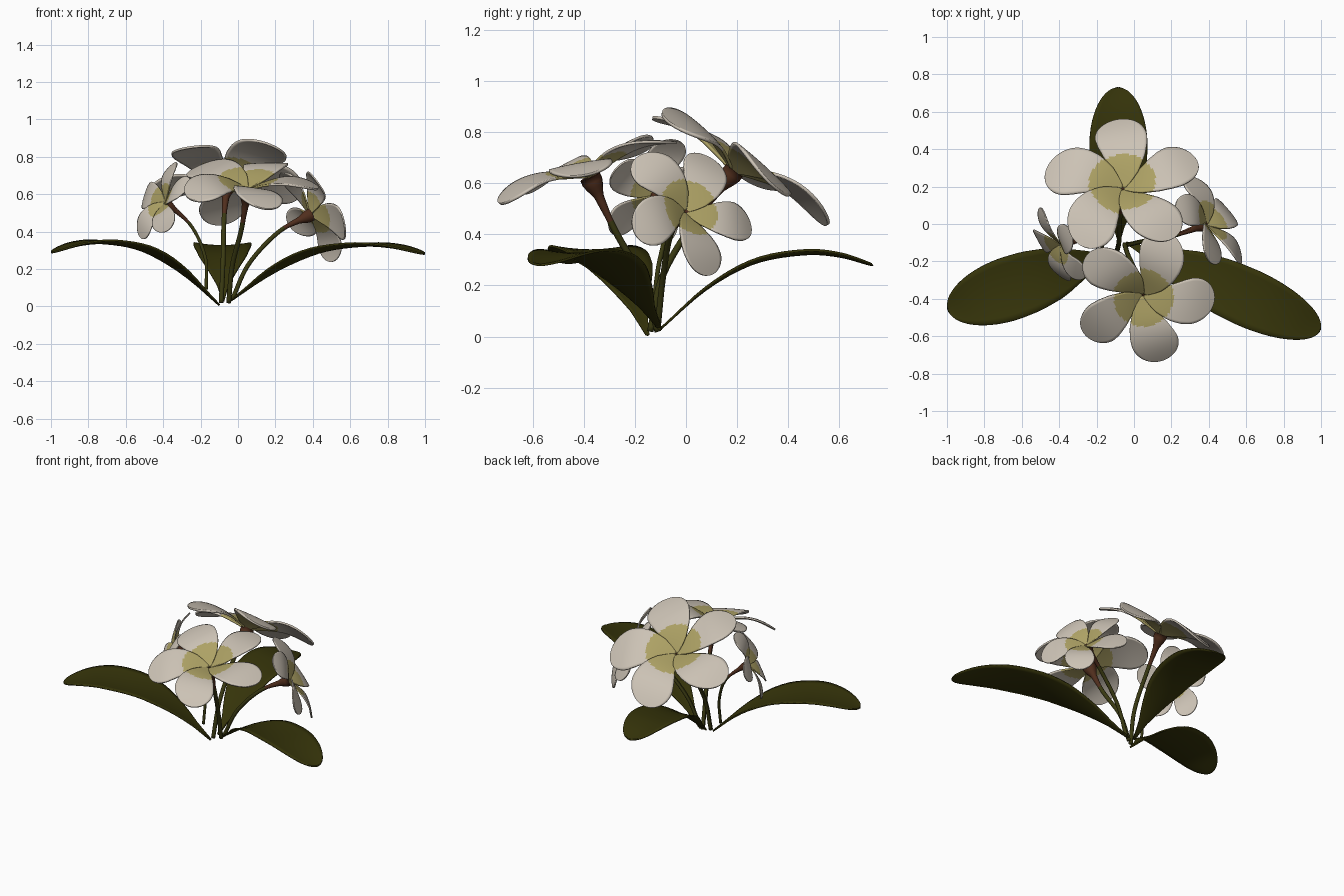
import bpy, math
from mathutils import Vector, Matrix

if "Cube" in bpy.data.objects:
    bpy.data.objects.remove(bpy.data.objects["Cube"])


def material(name, rgb):
    m = bpy.data.materials.new(name)
    m.diffuse_color = (*rgb, 1)
    m.use_nodes = True
    m.node_tree.nodes["Principled BSDF"].inputs["Base Color"].default_value = m.diffuse_color
    return m


PETAL = material("petal_white", (0.60, 0.54, 0.46))
YELLOW = material("petal_yellow", (0.42, 0.36, 0.13))
LEAF = material("leaf_green", (0.036, 0.034, 0.003))
STEM = material("stem_green", (0.042, 0.042, 0.006))
BROWN = material("calyx_brown", (0.08, 0.027, 0.012))


def lerp(table, t):
    """Linear interpolation through (t, value) pairs."""
    for (a, va), (b, vb) in zip(table, table[1:]):
        if t <= b:
            return va + (vb - va) * (t - a) / (b - a)
    return table[-1][1]


def spline(pts, t):
    """Catmull-Rom point on a path, t from 0 to 1."""
    p = [Vector(q) for q in pts]
    p = [2 * p[0] - p[1]] + p + [2 * p[-1] - p[-2]]
    n = len(pts) - 1
    i = min(int(t * n), n - 1)
    s = t * n - i
    a, b, c, d = p[i:i + 4]
    return 0.5 * (2 * b + (c - a) * s + (2 * a - 5 * b + 4 * c - d) * s * s
                  + (3 * b - a - 3 * c + d) * s ** 3)


def add_object(name, verts, faces, mats, ids=None, thickness=0):
    me = bpy.data.meshes.new(name)
    me.from_pydata([tuple(v) for v in verts], [], faces)
    for m in mats:
        me.materials.append(m)
    for i, f in enumerate(me.polygons):
        f.use_smooth = True
        f.material_index = ids[i] if ids else 0
    ob = bpy.data.objects.new(name, me)
    bpy.context.collection.objects.link(ob)
    if thickness:
        mod = ob.modifiers.new("thickness", 'SOLIDIFY')
        mod.thickness = thickness
        mod.offset = 0
    return ob


def grid_faces(rows, cols, start=0):
    return [(start + i * cols + j, start + (i + 1) * cols + j,
             start + (i + 1) * cols + j + 1, start + i * cols + j + 1)
            for i in range(rows - 1) for j in range(cols - 1)]


# Flowers: five overlapping obovate petals, yellow near the middle
def petal_width(u):
    if u > 0.66:
        return 0.65 * math.sqrt(max(0.0, 1 - ((u - 0.66) / 0.34) ** 2))
    return lerp([(0, 0.06), (0.2, 0.34), (0.4, 0.53), (0.55, 0.62), (0.66, 0.65)], u)


def flower(name, centre, normal, tip, R):
    n = Vector(normal).normalized()
    x = Vector(tip) - n * n.dot(Vector(tip))
    x.normalize()
    frame = Matrix((x, n.cross(x), n)).transposed()
    rows, cols = 56, 17
    verts, faces = [], []
    for k in range(5):
        start = len(verts)
        for i in range(rows):
            u = math.sin(math.pi / 2 * i / (rows - 1))
            w = max(petal_width(u), 0.01)
            for j in range(cols):
                v = (j / (cols - 1) - 0.5) * w
                ang = k * math.tau / 5 - 0.3 * (1 - u) ** 2
                h = 0.16 * math.sin(u * math.pi * 0.92) - 0.06 - 0.16 * v - 0.12 * v * v
                px, py = 0.02 + 0.98 * u, v
                verts.append(Vector(centre) + frame @ Vector((
                    px * math.cos(ang) - py * math.sin(ang),
                    px * math.sin(ang) + py * math.cos(ang), h)) * R)
        faces += grid_faces(rows, cols, start)
    ids = []
    for f in faces:
        c = sum((verts[i] for i in f), Vector()) / 4 - Vector(centre)
        ids.append(1 if c.length < 0.43 * R else 0)
    add_object(name, verts, faces, [PETAL, YELLOW], ids, 0.028 * R)


# Stems: tapered tubes flaring into a brown calyx under the flower
def stem(name, pts, r=0.013, flare=0.042):
    rows, cols = 33, 13
    verts = []
    for i in range(rows):
        t = i / (rows - 1)
        p = spline(pts, t)
        d = (spline(pts, min(1, t + 0.01)) - spline(pts, max(0, t - 0.01))).normalized()
        a = d.cross(Vector((0.3, 0.9, -0.1))).normalized()
        b = d.cross(a)
        rad = lerp([(0, r), (0.75, r), (0.88, r * 1.5), (0.96, flare), (1, flare)], t)
        for j in range(cols):
            q = math.tau * j / (cols - 1)
            verts.append(p + (a * math.cos(q) + b * math.sin(q)) * rad)
    faces = grid_faces(rows, cols)
    ids = [1 if f[0] // cols > rows * 0.68 else 0 for f in faces]
    faces += [tuple(range(cols - 1)), tuple((rows - 1) * cols + j for j in range(cols - 1))]
    add_object(name, verts, faces, [STEM, BROWN], ids + [0, 1])


# Leaves: arching blades, narrow at the base and rounded at the tip
def leaf(name, base, tip, peak, width):
    rows, cols = 33, 11
    base, tip = Vector(base), Vector(tip)
    side = (tip - base).cross(Vector((0, 0, 1))).normalized()
    rise = [(0, 0, 0), (0.22, 0, 0.54), (0.44, 0, 0.88), (0.67, 0, 1), (0.84, 0, 0.97), (1, 0, 0.84)]
    verts = []
    for i in range(rows):
        s = math.sin(math.pi / 2 * i / (rows - 1))
        q = spline(rise, s)
        t = q.x
        if t > 0.62:
            w = math.sqrt(max(0.0, 1 - ((t - 0.62) / 0.38) ** 2))
        else:
            w = lerp([(0, 0.04), (0.1, 0.18), (0.2, 0.46), (0.35, 0.81), (0.5, 0.97), (0.62, 1)], t)
        w = max(w, 0.02) * width
        c = base.lerp(tip, t)
        c.z = base.z + (peak - base.z) * q.z
        for j in range(cols):
            v = j / (cols - 1) * 2 - 1
            verts.append(c + side * (v * w / 2) + Vector((0, 0, 0.05 * w * (v * v - 0.4))))
    add_object(name, verts, grid_faces(rows, cols), [LEAF], None, 0.009)


flower("flower_back", (-0.06, 0.20, 0.67), (-0.04, 0.53, 0.85), (-0.025, 0.36, -0.22), 0.425)
flower("flower_front", (0.05, -0.385, 0.65), (0.02, -0.33, 0.94), (0.10, -0.34, -0.12), 0.38)
flower("flower_right", (0.40, 0.005, 0.495), (0.76, 0.47, 0.45), (0.095, 0.07, -0.26), 0.285)
flower("flower_left", (-0.40, -0.12, 0.56), (-0.79, -0.46, 0.4), (0.04, -0.175, -0.16), 0.232)

stem("stem_back", [(-0.09, -0.14, 0.02), (-0.08, -0.09, 0.24), (-0.075, 0.04, 0.46), (-0.06, 0.19, 0.65)])
stem("stem_front", [(-0.05, -0.11, 0.02), (-0.03, -0.17, 0.22), (0.02, -0.28, 0.42), (0.05, -0.375, 0.625)])
stem("stem_right", [(-0.03, -0.11, 0.04), (0.06, -0.09, 0.23), (0.22, -0.06, 0.40), (0.39, 0.0, 0.49)], 0.012, 0.036)
stem("stem_left", [(-0.17, -0.13, 0.09), (-0.175, -0.11, 0.26), (-0.25, -0.08, 0.43), (-0.385, -0.115, 0.555)], 0.009, 0.024)

leaf("leaf_left", (-0.10, -0.15, 0.007), (-0.995, -0.46, 0), 0.342, 0.34)
leaf("leaf_right", (-0.04, -0.10, 0.03), (0.995, -0.57, 0), 0.328, 0.31)
leaf("leaf_back", (-0.08, -0.10, 0.03), (-0.085, 0.73, 0), 0.328, 0.31)
